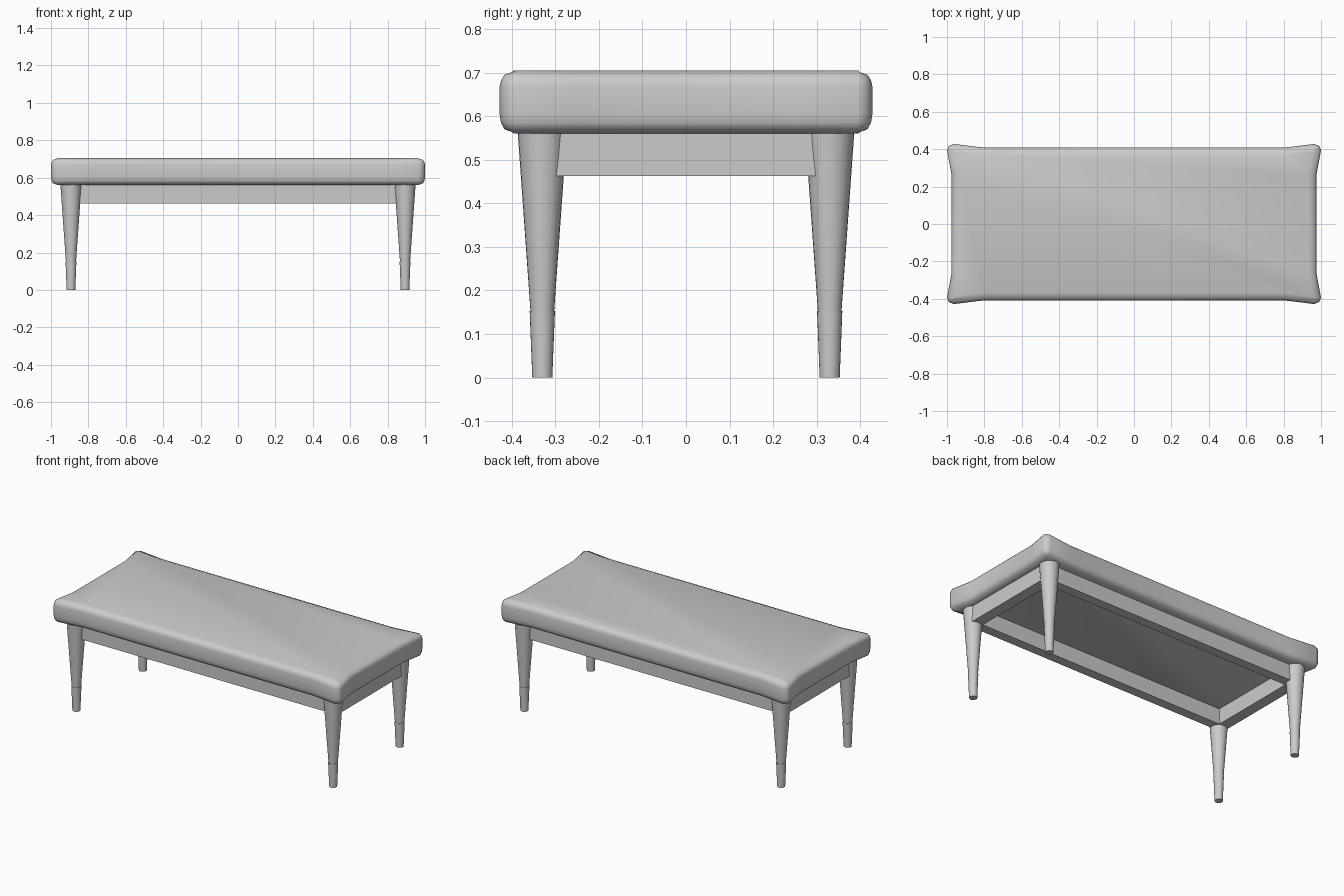
import bpy, bmesh, math

if "Cube" in bpy.data.objects:
    bpy.data.objects.remove(bpy.data.objects["Cube"])


def finish(name, bm, angle=None):
    bmesh.ops.recalc_face_normals(bm, faces=bm.faces)
    mesh = bpy.data.meshes.new(name)
    bm.to_mesh(mesh)
    bm.free()
    obj = bpy.data.objects.new(name, mesh)
    bpy.context.collection.objects.link(obj)
    if angle:
        bpy.ops.object.select_all(action='DESELECT')
        obj.select_set(True)
        bpy.context.view_layer.objects.active = obj
        bpy.ops.object.shade_smooth_by_angle(angle=math.radians(angle))
    return obj


def loft(name, rings, angle):
    """Skin closed rings of equal length and cap both ends."""
    bm = bmesh.new()
    loops = [[bm.verts.new(p) for p in ring] for ring in rings]
    n = len(loops[0])
    for a, b in zip(loops, loops[1:]):
        for i in range(n):
            j = (i + 1) % n
            bm.faces.new((a[i], a[j], b[j], b[i]))
    bm.faces.new(loops[0])
    bm.faces.new(loops[-1])
    return finish(name, bm, angle)


def turned(name, x, y, profile, sides=24):
    steps = [2 * math.pi * i / sides for i in range(sides)]
    rings = [[(x + r * math.cos(t), y + r * math.sin(t), z) for t in steps]
             for r, z in profile]
    return loft(name, rings, 35)


def box(name, x0, x1, y0, y1, z0, z1):
    bm = bmesh.new()
    bmesh.ops.create_cube(bm, size=1)
    for v in bm.verts:
        v.co = (x0 if v.co.x < 0 else x1,
                y0 if v.co.y < 0 else y1,
                z0 if v.co.z < 0 else z1)
    return finish(name, bm)


# Seat cushion: outline with flared corners, given as (x, y, normal x, normal y)
quarter = [(0.975, 0.26, 1, 0), (1.0, 0.395, 1, 0), (0.99, 0.417, 0.75, 0.75),
           (0.963, 0.428, 0, 1), (0.80, 0.408, 0, 1)]
outline = []
for sx, sy in ((1, 1), (-1, 1), (-1, -1), (1, -1)):
    pts = [(x * sx, y * sy, nx * sx, ny * sy) for x, y, nx, ny in quarter]
    outline += pts if sx * sy > 0 else pts[::-1]
edge = [(0.040, 0.560), (0.011, 0.570), (0.003, 0.585), (0, 0.605), (0, 0.668),
        (0.003, 0.682), (0.011, 0.695), (0.040, 0.705)]
loft("seat_cushion",
     [[(x - nx * d, y - ny * d, z) for x, y, nx, ny in outline] for d, z in edge], 50)

# Tapered legs with separate slightly wider feet
for side, sx in (("left", -1), ("right", 1)):
    for end, sy in (("front", -1), ("back", 1)):
        x, y = 0.893 * sx, 0.33 * sy
        turned(f"{end}_{side}_leg", x, y, [(0.027, 0.15), (0.057, 0.57)])
        turned(f"{end}_{side}_foot", x, y, [(0.023, 0.0), (0.029, 0.153)])

# Apron rails under the seat
for name, s in (("front_rail", -1), ("back_rail", 1)):
    ya, yb = sorted((0.285 * s, 0.345 * s))
    box(name, -0.86, 0.86, ya, yb, 0.463, 0.562)
for name, s in (("left_rail", -1), ("right_rail", 1)):
    xa, xb = sorted((0.86 * s, 0.93 * s))
    box(name, xa, xb, -0.345, 0.345, 0.463, 0.562)
